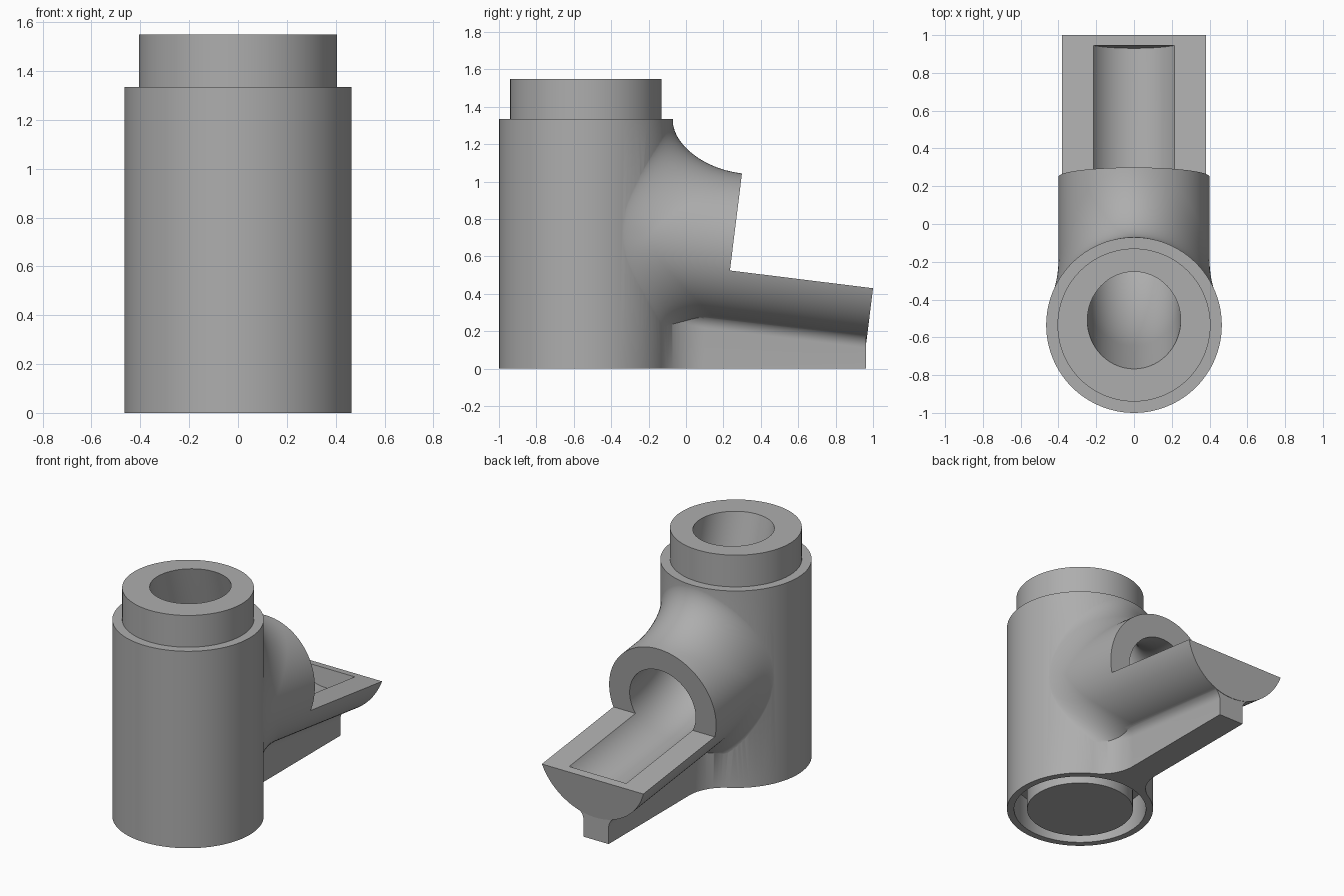
import bpy, bmesh, math
from mathutils import Vector
from math import sin, cos, pi, sqrt

cube = bpy.data.objects.get("Cube")
if cube:
    bpy.data.objects.remove(cube, do_unlink=True)

gray = bpy.data.materials.new("plain gray")
gray.use_nodes = True
color = (0.42, 0.42, 0.42, 1)
gray.diffuse_color = color
gray.node_tree.nodes["Principled BSDF"].inputs["Base Color"].default_value = color

SEG = 96
BODY_Y, BODY_R = -0.535, 0.465
PIPE_R, BORE_R = 0.40, 0.247
LENGTH, CUT = 0.771, -0.123           # spout length, height of its open cut
TILT = math.radians(7.07)
ORIGIN = Vector((0, 0.25, 0.647))     # centre of the pipe mouth
AXIS = Vector((0, cos(TILT), -sin(TILT)))
UP = Vector((0, sin(TILT), cos(TILT)))
X = Vector((1, 0, 0))


def loft(name, rings, closed=False):
    """Skin a list of equal-length rings; cap the ends unless closed."""
    bm = bmesh.new()
    rows = [[bm.verts.new(p) for p in ring] for ring in rings]
    pairs = list(zip(rows, rows[1:]))
    if closed:
        pairs.append((rows[-1], rows[0]))
    else:
        bm.faces.new(rows[0])
        bm.faces.new(rows[-1])
    n = len(rows[0])
    for a, b in pairs:
        for i in range(n):
            j = (i + 1) % n
            bm.faces.new((a[i], a[j], b[j], b[i]))
    bmesh.ops.recalc_face_normals(bm, faces=bm.faces)
    mesh = bpy.data.meshes.new(name)
    bm.to_mesh(mesh)
    bm.free()
    mesh.materials.append(gray)
    obj = bpy.data.objects.new(name, mesh)
    bpy.context.collection.objects.link(obj)
    return obj


def circle(center, u, v, r):
    return [center + (u * cos(a) + v * sin(a)) * r
            for a in (2 * pi * i / SEG for i in range(SEG))]


def lathe_rings(profile):
    return [circle(Vector((0, BODY_Y, z)), X, Vector((0, 1, 0)), r) for r, z in profile]


def boolean(target, tool, operation):
    mod = target.modifiers.new(operation.lower(), 'BOOLEAN')
    mod.operation, mod.solver, mod.object = operation, 'EXACT', tool
    bpy.context.view_layer.objects.active = target
    bpy.ops.object.modifier_apply(modifier=mod.name)
    bpy.data.objects.remove(tool, do_unlink=True)


def on_body(x, h):
    """Where a line parallel to the pipe axis meets the upright tube."""
    y = BODY_Y + sqrt((BODY_R - 0.001) ** 2 - x * x)
    t = (y - ORIGIN.y - h * sin(TILT)) / cos(TILT)
    return ORIGIN + X * x + UP * h + AXIS * t


# Upright tube with its narrower neck
body = loft("track_piece", lathe_rings(
    [(BODY_R, 0), (BODY_R, 1.335), (0.405, 1.335), (0.405, 1.55)]))

# Side pipe flaring smoothly out of the tube
STEPS = 14
columns = []
for i in range(SEG):
    a = 2 * pi * (i + 0.5) / SEG
    c, s = cos(a), sin(a)
    corner = on_body(PIPE_R * c, PIPE_R * s)
    start = on_body(0.43 * c, (0.64 if s > 0 else 0.55) * s)
    reach = 0.1 + (0.27 if s > 0 else 0.15) * abs(s)
    end = corner + AXIS * reach
    h1, h2 = start.lerp(corner, 0.55), end.lerp(corner, 0.55)
    column = [Vector((start.x * 0.8, -0.45, start.z))]
    for k in range(STEPS + 1):
        t = k / STEPS
        q = 1 - t
        column.append(start * q**3 + h1 * 3*q*q*t + h2 * 3*q*t*t + end * t**3)
    column.append(ORIGIN + (X * c + UP * s) * PIPE_R + AXIS * LENGTH)
    columns.append(column)
spout = loft("spout", list(zip(*columns)))

# Support rib, filleted into the tube (in plan) and into the spout (in section)
RIB, PLAN_R, SEC_R, RIB_END = 0.094, 0.26, 0.08, 0.963
plan_x = RIB + PLAN_R
plan_y = BODY_Y + sqrt((BODY_R + PLAN_R) ** 2 - plan_x ** 2)
touch = math.atan2(plan_y - BODY_Y, plan_x)
stations = [(-0.3, plan_x - PLAN_R * cos(touch))]
for k in range(13):
    a = touch * (1 - k / 12)
    stations.append((plan_y - PLAN_R * sin(a), plan_x - PLAN_R * cos(a)))
stations.append((RIB_END, RIB))
rib_rings = []
for y, w in stations:
    axis_z = ORIGIN.z - (y - ORIGIN.y) * math.tan(TILT)
    fx = w + SEC_R
    fz = -sqrt((PIPE_R + SEC_R) ** 2 - fx * fx)
    lean = math.atan2(-fz, fx)
    half = [(w, 0)]
    for k in range(9):
        a = pi - (pi - (pi - lean)) * k / 8
        half.append((fx + SEC_R * cos(a), axis_z + fz + SEC_R * sin(a)))
    pull = 0.88 * PIPE_R / (PIPE_R + SEC_R)
    half.append((fx * pull, axis_z + fz * pull))
    outline = half + [(-x, z) for x, z in reversed(half)]
    tip = y == RIB_END
    rib_rings.append([Vector((x, y + (max(0, z - 0.16) * 0.124 if tip else 0), z))
                      for x, z in outline])
rib = loft("support_rib", rib_rings)
boolean(body, spout, 'UNION')
boolean(body, rib, 'UNION')

# Open the top of the spout into a gutter
opening = loft("opening", [[ORIGIN + AXIS * t + X * x + UP * h for x, h in
               ((-0.6, CUT), (0.6, CUT), (0.6, 1), (-0.6, 1))] for t in (0, 1)])
boolean(body, opening, 'DIFFERENCE')

# Curved bore from the neck down into the gutter, with a blind end
drop = Vector((0, sin(math.radians(16)), -cos(math.radians(16))))
mouth, bend = Vector((0, -0.51, 1.55)), Vector((0, -0.269, 0.711))
p0, p2 = bend - drop * 0.5, bend + AXIS * 0.5
path = [(mouth - drop * 0.2, drop)]
for k in range(25):
    t = k / 24
    path.append((p0 * (1-t)**2 + bend * 2*t*(1-t) + p2 * t*t,
                 ((bend - p0) * (1-t) + (p2 - bend) * t).normalized()))
path.append((ORIGIN + AXIS * (LENGTH - 0.055), AXIS))
bore = loft("bore", [circle(p, X, X.cross(d), BORE_R) for p, d in path])
boolean(body, bore, 'DIFFERENCE')

# Ring-shaped socket in the underside
socket = loft("socket", lathe_rings(
    [(0.337, -0.1), (0.42, -0.1), (0.42, 0.22), (0.337, 0.22)]), closed=True)
boolean(body, socket, 'DIFFERENCE')

bpy.ops.object.select_all(action='DESELECT')
body.select_set(True)
bpy.context.view_layer.objects.active = body
bpy.ops.object.shade_smooth_by_angle(angle=math.radians(32))
